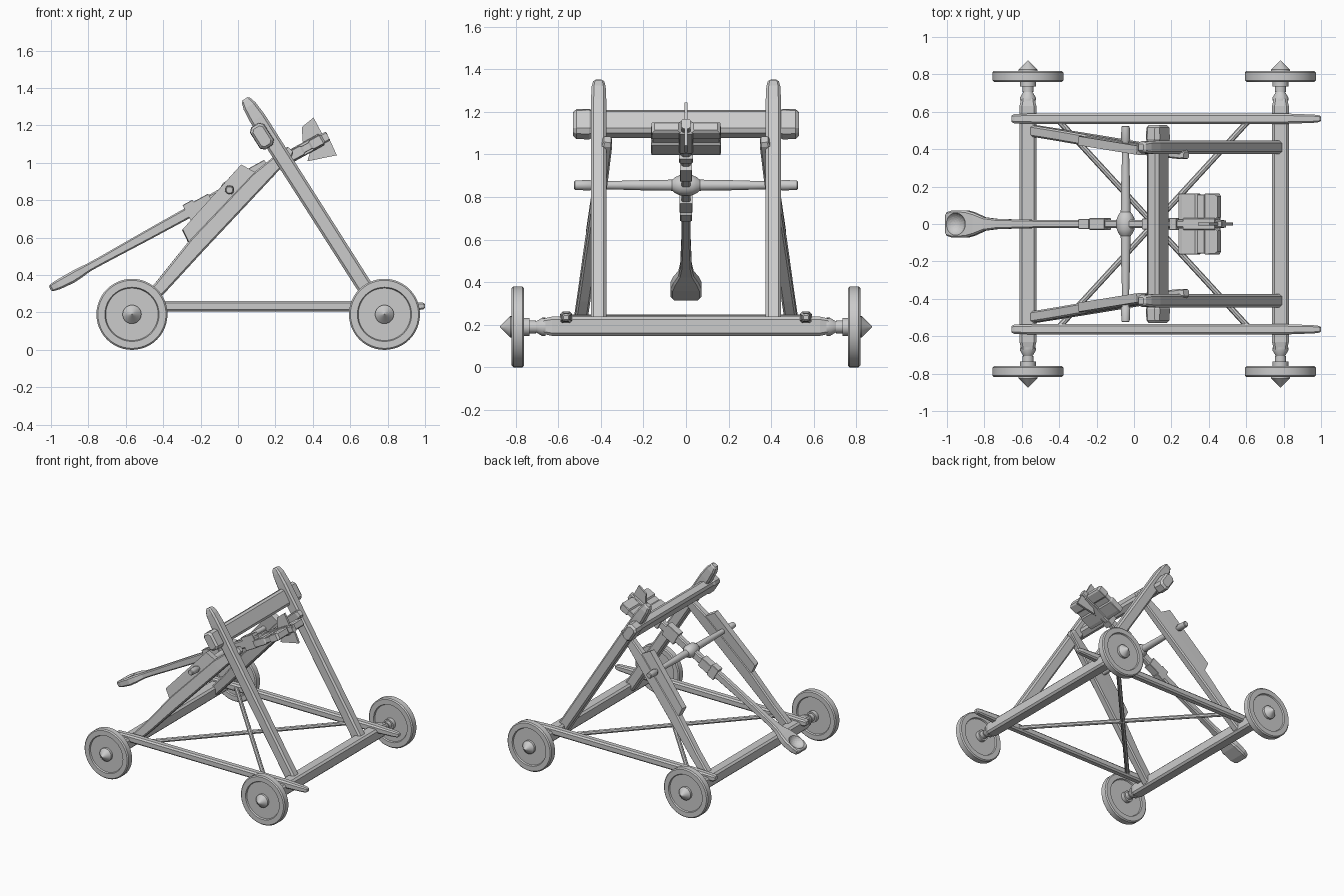
import bpy, bmesh, math
from mathutils import Vector

if "Cube" in bpy.data.objects:
    bpy.data.objects.remove(bpy.data.objects["Cube"])


def loft(name, o, d, side, secs, sides=0, ch=0.25, smooth=False):
    """Sweep sections (distance, half width, half height, lift) along d."""
    o, d = Vector(o), Vector(d).normalized()
    side = Vector(side)
    side = (side - d * side.dot(d)).normalized()
    up = side.cross(d)
    if up.z < 0:
        up = -up
    if sides:
        ring = [(math.cos(2 * math.pi * i / sides), math.sin(2 * math.pi * i / sides)) for i in range(sides)]
    bm = bmesh.new()
    rows = []
    for s in secs:
        t, a = s[0], s[1]
        b = s[2] if len(s) > 2 else a
        lift = s[3] if len(s) > 3 else 0
        if sides:
            pts = [(a * p, b * q) for p, q in ring]
        else:
            c = ch * min(a, b)
            pts = [(a, b - c), (a - c, b), (c - a, b), (-a, b - c),
                   (-a, c - b), (c - a, -b), (a - c, -b), (a, c - b)]
        rows.append([bm.verts.new(o + d * t + side * p + up * (q + lift)) for p, q in pts])
    n = len(rows[0])
    for r0, r1 in zip(rows, rows[1:]):
        for i in range(n):
            bm.faces.new((r0[i], r0[(i + 1) % n], r1[(i + 1) % n], r1[i]))
    bm.faces.new(rows[0])
    bm.faces.new(rows[-1])
    return finish(name, bm, smooth)


def prism(name, o, u, v, pts, half):
    """Extrude a (u, v) outline sideways by half on both sides."""
    o, u, v = Vector(o), Vector(u), Vector(v)
    w = u.cross(v).normalized() * half
    bm = bmesh.new()
    lo = [bm.verts.new(o + u * a + v * b - w) for a, b in pts]
    hi = [bm.verts.new(o + u * a + v * b + w) for a, b in pts]
    bm.faces.new(lo)
    bm.faces.new(hi)
    for i in range(len(pts)):
        j = (i + 1) % len(pts)
        bm.faces.new((lo[i], lo[j], hi[j], hi[i]))
    return finish(name, bm)


def finish(name, bm, smooth=False):
    bmesh.ops.recalc_face_normals(bm, faces=bm.faces[:])
    me = bpy.data.meshes.new(name)
    bm.to_mesh(me)
    bm.free()
    ob = bpy.data.objects.new(name, me)
    bpy.context.collection.objects.link(ob)
    if smooth:
        bpy.ops.object.select_all(action='DESELECT')
        bpy.context.view_layer.objects.active = ob
        ob.select_set(True)
        bpy.ops.object.shade_smooth_by_angle(angle=math.radians(35))
    return ob


def rod(name, p0, p1, r):
    d = Vector(p1) - Vector(p0)
    return loft(name, p0, d, (0, 0, 1), [(0, r), (d.length, r)], 8)


X, Y = (1, 0, 0), (0, 1, 0)

# Axle beams, axle stubs and wheels
for label, x in (("rear", -0.567), ("front", 0.783)):
    loft(label + "_axle_beam", (x, 0, 0.193), Y, X,
         [(-0.67, 0.036), (-0.63, 0.045), (0.63, 0.045), (0.67, 0.036)], ch=0.3)
    for s in (1, -1):
        loft(label + "_axle_stub", (x, 0, 0.19), (0, s, 0), X,
             [(0.66, 0.043), (0.675, 0.043), (0.705, 0.025), (0.705, 0.03), (0.735, 0.03),
              (0.735, 0.042), (0.765, 0.042)], 24, smooth=True)
        loft(label + "_wheel", (x, 0, 0.19), (0, s, 0), X,
             [(0.77, 0.045), (0.77, 0.14), (0.76, 0.145), (0.76, 0.182), (0.768, 0.19), (0.81, 0.19),
              (0.818, 0.182), (0.818, 0.145), (0.808, 0.14), (0.808, 0.05),
              (0.825, 0.05), (0.873, 0.002)], 48, smooth=True)

# Crossed floor braces
rod("floor_brace_a", (-0.40, -0.55, 0.232), (0.61, 0.55, 0.232), 0.016)
rod("floor_brace_b", (-0.40, 0.55, 0.232), (0.61, -0.55, 0.232), 0.016)

for s in (1, -1):
    # Side rails
    loft("side_rail", (0, s * 0.563, 0.234), X, Y,
         [(-0.655, 0.017, 0.014), (-0.64, 0.025, 0.024), (-0.5, 0.028, 0.028), (0.8, 0.028, 0.028),
          (0.96, 0.022, 0.021), (0.99, 0.018, 0.018), (1.0, 0.012, 0.01)], ch=0.4)
    # Front legs leaning back to the crossbar
    loft("front_leg", (0.76, s * 0.41, 0.208), (-0.537, 0, 0.843), Y,
         [(0, 0.036, 0.042), (1.22, 0.036, 0.044), (1.30, 0.033, 0.037),
          (1.335, 0.026, 0.026), (1.345, 0.018, 0.016)], ch=0.35)
    # Rear legs splayed outwards at the foot
    foot, head = Vector((-0.55, s * 0.50, 0.19)), Vector((0.28, s * 0.368, 1.07))
    d = head - foot
    L = d.length
    loft("rear_leg", foot, d, Y,
         [(0, 0.03, 0.034), (0.2, 0.03, 0.037), (0.5, 0.03, 0.047, 0.014), (0.98, 0.028, 0.046, 0.014),
          (L - 0.02, 0.024, 0.03), (L, 0.017, 0.02)], ch=0.3)
    # Bearing plate carrying the pivot rod
    u = d.normalized()
    v = Vector((-0.728, 0, 0.686))
    v = (v - u * v.dot(u)).normalized()
    prism("pivot_plate", foot, u, v,
          [(0.47, -0.02), (0.48, 0.06), (0.506, 0.127), (0.975, 0.137), (0.995, 0.06), (1.0, -0.02)], 0.024)

# Padded crossbar between the front legs
loft("crossbar", (0.128, 0, 1.142), Y, (-0.537, 0, 0.843),
     [(-0.53, 0.055, 0.03), (-0.515, 0.068, 0.042), (-0.455, 0.07, 0.044), (-0.44, 0.064, 0.038),
      (0.44, 0.064, 0.038), (0.455, 0.07, 0.044), (0.515, 0.068, 0.042), (0.53, 0.055, 0.03)], ch=0.45)

# Pivot rod with a swollen middle
half = [(0.03, 0.047), (0.05, 0.038), (0.065, 0.026), (0.2, 0.024), (0.37, 0.019), (0.44, 0.019),
        (0.45, 0.025), (0.52, 0.022), (0.525, 0.017)]
loft("pivot_rod", (-0.045, 0, 0.855), Y, X,
     [(-t, r) for t, r in reversed(half)] + [(0, 0.05)] + half, 24, smooth=True)

# Throwing arm, in a frame running along the arm from the pivot
O, U, V = Vector((-0.045, 0, 0.855)), Vector((0.876, 0, 0.482)), Vector((-0.482, 0, 0.876))
arm = loft("throwing_arm", O, U, Y,
           [(-1.095, 0.05, 0.012), (-1.085, 0.063, 0.02), (-1.05, 0.073, 0.026, -0.002),
            (-0.97, 0.073, 0.03, -0.004), (-0.92, 0.06, 0.028, -0.002), (-0.86, 0.036, 0.022),
            (-0.78, 0.027, 0.022), (-0.5, 0.021, 0.027), (-0.2, 0.022, 0.03), (0.2, 0.022, 0.032),
            (0.6, 0.02, 0.026)], ch=0.35)

# Hollow of the spoon
bm = bmesh.new()
bmesh.ops.create_uvsphere(bm, u_segments=24, v_segments=16, radius=0.066)
bmesh.ops.translate(bm, verts=bm.verts[:], vec=O + U * -1.025 + V * 0.052)
cutter = finish("spoon_cutter", bm)
cutter.hide_render = True
cutter.display_type = 'WIRE'
mod = arm.modifiers.new("spoon_hollow", 'BOOLEAN')
mod.object = cutter
mod.operation = 'DIFFERENCE'
mod.solver = 'EXACT'
bpy.context.view_layer.update()
dg = bpy.context.evaluated_depsgraph_get()
carved = bpy.data.meshes.new_from_object(arm.evaluated_get(dg))
arm.modifiers.clear()
arm.data = carved
bpy.data.objects.remove(cutter)

# Collars clamped round the arm
for name, a, b, w, h in (("lower_collar", -0.26, -0.20, 0.027, 0.05), ("middle_collar", -0.20, -0.11, 0.031, 0.038),
                         ("upper_collar", 0.13, 0.24, 0.029, 0.052), ("weight_collar", 0.29, 0.33, 0.032, 0.042)):
    loft(name, O, U, Y, [(a, w, h), (b, w, h)], ch=0.1)

# Counterweight blocks on both sides and the upright fins
for s in (1, -1):
    loft("counterweight", O + Vector((0, s * 0.092, 0)), U, Y,
         [(0.336, 0.07, 0.024), (0.36, 0.072, 0.028), (0.44, 0.072, 0.028), (0.45, 0.066, 0.02),
          (0.49, 0.066, 0.02), (0.50, 0.072, 0.028), (0.56, 0.07, 0.028), (0.572, 0.056, 0.02)], ch=0.15)
loft("weight_core", O, U, Y, [(0.37, 0.032, 0.034), (0.56, 0.032, 0.034)], ch=0.15)
prism("upper_fin", O, U, V, [(0.45, 0.0), (0.50, 0.108), (0.58, 0.123), (0.578, 0.0)], 0.008)
prism("lower_fin", O, U, V, [(0.47, 0.02), (0.602, 0.02), (0.592, -0.114), (0.438, -0.066), (0.485, -0.02)], 0.008)
